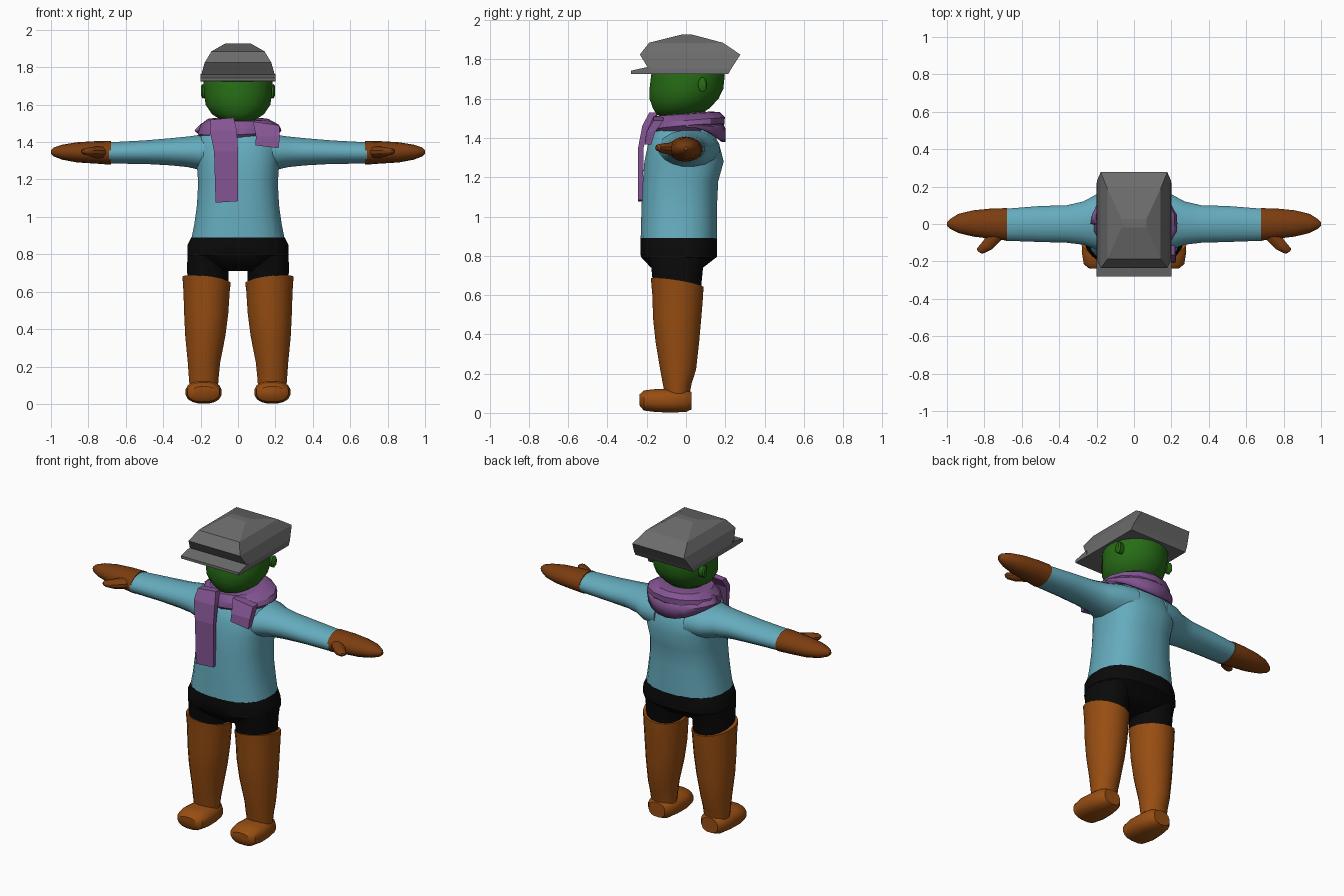
import bpy, bmesh, math
from mathutils import Vector


def material(name, rgb):
    m = bpy.data.materials.new(name)
    m.diffuse_color = (*rgb, 1)
    return m


GREEN = material("green skin", (0.02, 0.15, 0.008))
GREY = material("grey cloth", (0.15, 0.15, 0.15))
TEAL = material("teal knit", (0.13, 0.41, 0.51))
PURPLE = material("purple wool", (0.23, 0.09, 0.29))
BLACK = material("black cloth", (0.003, 0.003, 0.003))
BOOT = material("boot leather", (0.31, 0.075, 0.006))
GLOVE = material("glove leather", (0.20, 0.046, 0.005))

# maps ring coordinates (a, b, along) to x, y, z for each loft axis
AXES = {"z": lambda a, b, c: (a, b, c),
        "x": lambda a, b, c: (c, a, b),
        "y": lambda a, b, c: (a, c, b)}


def finish(name, bm, mat, mirror=False, smooth=40):
    bmesh.ops.recalc_face_normals(bm, faces=bm.faces)
    me = bpy.data.meshes.new(name)
    bm.to_mesh(me)
    bm.free()
    ob = bpy.data.objects.new(name, me)
    bpy.context.collection.objects.link(ob)
    me.materials.append(mat)
    if mirror:
        ob.modifiers.new("mirror", "MIRROR")
    if smooth:
        bpy.ops.object.select_all(action="DESELECT")
        ob.select_set(True)
        bpy.context.view_layer.objects.active = ob
        bpy.ops.object.shade_smooth_by_angle(angle=math.radians(smooth))
    return ob


def loft(name, mat, rings, axis="z", n=16, power=1.0, mirror=False, smooth=40):
    """Skin over rings (a, b, along, radius a, radius b, slope a, slope b)."""
    bm = bmesh.new()
    box = n == 4
    loops = []
    for ring in rings:
        a, b, c, ra, rb, sa, sb = (tuple(ring) + (0, 0))[:7]
        loop = []
        for i in range(n):
            t = 2 * math.pi * (i + 0.5) / n
            u, v = math.cos(t), math.sin(t)
            if box:
                u, v = math.copysign(1, u), math.copysign(1, v)
            else:
                u = math.copysign(abs(u) ** power, u)
                v = math.copysign(abs(v) ** power, v)
            loop.append(bm.verts.new(AXES[axis](a + ra * u, b + rb * v, c + sa * u + sb * v)))
        loops.append(loop)
    for lo, hi in zip(loops, loops[1:]):
        for i in range(n):
            j = (i + 1) % n
            bm.faces.new((lo[i], lo[j], hi[j], hi[i]))
    bm.faces.new(loops[0])
    bm.faces.new(loops[-1])
    return finish(name, bm, mat, mirror, smooth)


# sweater body and sleeves
loft("sweater_body", TEAL, [
    (0, -0.037, 0.88, 0.252, 0.196), (0, -0.035, 0.96, 0.236, 0.196),
    (0, -0.034, 1.06, 0.222, 0.194), (0, -0.028, 1.18, 0.215, 0.194),
    (0, -0.010, 1.28, 0.222, 0.204), (0, -0.012, 1.36, 0.226, 0.185),
    (0, -0.015, 1.43, 0.205, 0.155), (0, -0.010, 1.47, 0.150, 0.120)],
    n=20, power=0.8)
loft("sleeve", TEAL, [
    (0.010, 1.345, 0.10, 0.165, 0.110), (0.012, 1.345, 0.20, 0.150, 0.096),
    (0.005, 1.348, 0.27, 0.118, 0.083), (0.000, 1.348, 0.36, 0.102, 0.074),
    (0.000, 1.346, 0.50, 0.098, 0.064), (-0.004, 1.342, 0.69, 0.087, 0.058)],
    axis="x", mirror=True)

# mitten gloves with thumbs
loft("mitten", GLOVE, [
    (-0.002, 1.343, 0.68, 0.089, 0.064), (0.002, 1.345, 0.76, 0.083, 0.060),
    (0.003, 1.345, 0.86, 0.072, 0.054), (0.003, 1.346, 0.94, 0.052, 0.040),
    (0.000, 1.347, 0.985, 0.026, 0.024), (0.000, 1.347, 1.00, 0.010, 0.010)],
    axis="x", n=14, mirror=True)
loft("thumb", GLOVE, [
    (0.735, 1.345, -0.055, 0.034, 0.034, 0.026, 0),
    (0.785, 1.347, -0.115, 0.025, 0.026, 0.022, 0),
    (0.820, 1.350, -0.143, 0.020, 0.017, 0.014, 0),
    (0.828, 1.350, -0.150, 0.010, 0.008, 0.007, 0)],
    axis="y", n=10, mirror=True)

# shorts
loft("shorts_hips", BLACK, [
    (0, -0.037, 0.89, 0.252, 0.196), (0, -0.037, 0.85, 0.272, 0.198),
    (0, -0.036, 0.795, 0.274, 0.196), (0, -0.045, 0.745, 0.230, 0.140),
    (0, -0.045, 0.712, 0.150, 0.100)], n=20, power=0.8)
loft("shorts_leg", BLACK, [
    (0.150, -0.040, 0.80, 0.122, 0.160), (0.160, -0.045, 0.74, 0.114, 0.134),
    (0.162, -0.045, 0.62, 0.110, 0.122)], mirror=True, power=0.9)

# tall boots and feet
loft("boot_shaft", BOOT, [
    (0.183, -0.045, 0.10, 0.078, 0.065), (0.183, -0.045, 0.15, 0.082, 0.075),
    (0.182, -0.040, 0.22, 0.088, 0.093), (0.175, -0.044, 0.36, 0.109, 0.113),
    (0.170, -0.045, 0.48, 0.120, 0.125), (0.168, -0.042, 0.60, 0.126, 0.132),
    (0.168, -0.045, 0.662, 0.131, 0.136, 0.016, -0.022)], mirror=True)
loft("foot", BOOT, [
    (0.184, 0.066, -0.237, 0.058, 0.028), (0.184, 0.063, -0.215, 0.086, 0.052),
    (0.184, 0.063, -0.150, 0.097, 0.060), (0.183, 0.062, -0.070, 0.092, 0.061),
    (0.183, 0.062, 0.000, 0.080, 0.058), (0.183, 0.062, 0.028, 0.056, 0.045)],
    axis="y", mirror=True, power=0.8)

# head, neck and ears
loft("neck", GREEN, [(0, 0, 1.42, 0.1, 0.1), (0, 0, 1.58, 0.1, 0.1)])
loft("head", GREEN, [
    (0, -0.040, 1.500, 0.040, 0.060), (0, -0.040, 1.520, 0.095, 0.110),
    (0, -0.025, 1.550, 0.142, 0.145), (0, -0.010, 1.600, 0.175, 0.178),
    (0, 0.002, 1.650, 0.183, 0.190), (0, 0.010, 1.720, 0.187, 0.190),
    (0, 0.010, 1.780, 0.175, 0.180)], n=20)
loft("ear", GREEN, [
    (0.085, 1.670, 0.160, 0.020, 0.034), (0.085, 1.672, 0.190, 0.024, 0.038),
    (0.088, 1.674, 0.198, 0.014, 0.026)], axis="x", n=10, mirror=True)

# flat cap: faceted crown and slanted peak
loft("cap_crown", GREY, [
    (0, 0.017, 1.725, 0.200, 0.198), (0, 0.020, 1.755, 0.198, 0.212),
    (0, 0.021, 1.825, 0.178, 0.256), (0, 0.000, 1.885, 0.142, 0.188),
    (0, 0.004, 1.928, 0.066, 0.022)], n=4, smooth=0)
loft("cap_peak", GREY, [
    (0, 1.735, -0.280, 0.200, 0.008), (0, 1.745, -0.180, 0.200, 0.020)],
    axis="y", n=4, smooth=0)

# scarf wrap, slightly raised at the back
loft("scarf_wrap", PURPLE, [
    (0.005, 0.005, 1.425, 0.200, 0.165, 0.01, 0.015),
    (0.008, 0.005, 1.455, 0.228, 0.190, 0.01, 0.015),
    (0.008, 0.008, 1.490, 0.215, 0.190, 0.00, 0.015),
    (0.000, 0.008, 1.522, 0.165, 0.165, 0.00, 0.010),
    (0.000, 0.005, 1.525, 0.120, 0.120, 0.00, 0.010)], n=14, smooth=30)

# pointed scarf drape across the back
bm = bmesh.new()
rows = []
for i in range(13):
    t = math.pi * i / 12
    c, s = math.cos(t), math.sin(t)
    drop = 0.075 * s ** 2
    rows.append([bm.verts.new(p) for p in (
        (0.195 * c, 0.175 * s, 1.50),
        (0.232 * c, 0.200 * s, 1.465 - 0.2 * drop),
        (0.228 * c, 0.202 * s, 1.455 - drop))])
for p, q in zip(rows, rows[1:]):
    for k in range(2):
        bm.faces.new((p[k], q[k], q[k + 1], p[k + 1]))
drape = finish("scarf_drape", bm, PURPLE, smooth=30)
drape.modifiers.new("thickness", "SOLIDIFY").thickness = 0.02

# hanging scarf ends
loft("scarf_long_end", PURPLE, [
    (-0.060, -0.232, 1.080, 0.060, 0.012, 0.004, 0),
    (-0.064, -0.230, 1.350, 0.064, 0.014),
    (-0.078, -0.205, 1.460, 0.072, 0.018),
    (-0.085, -0.165, 1.525, 0.062, 0.022, 0.006, 0)], n=4, smooth=0)
loft("scarf_short_end", PURPLE, [
    (0.155, -0.193, 1.375, 0.062, 0.016, -0.008, 0),
    (0.160, -0.180, 1.430, 0.064, 0.022),
    (0.150, -0.140, 1.500, 0.070, 0.026, -0.01, 0)], n=4, smooth=0)
